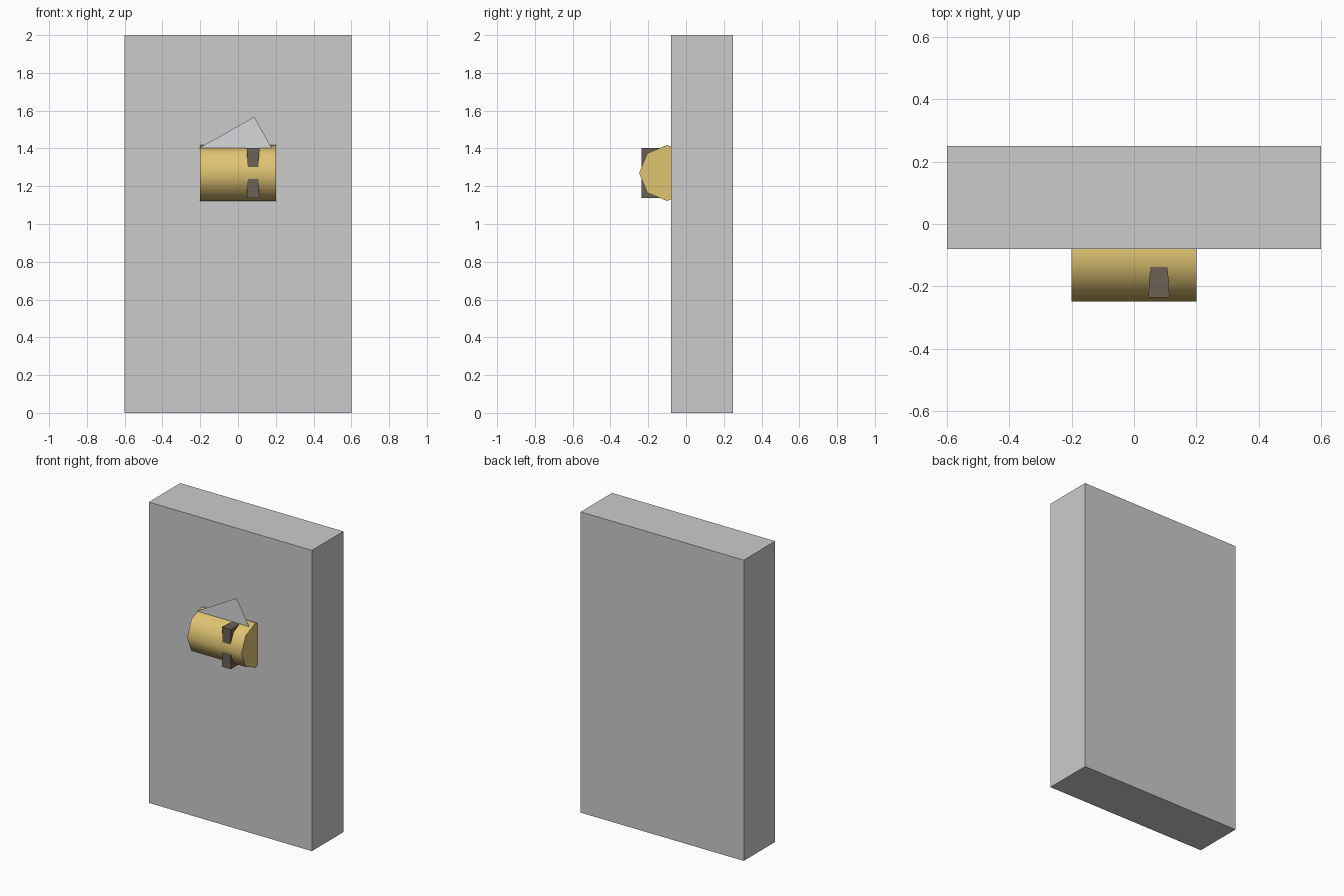
import bpy, bmesh, math
from mathutils import Matrix

if "Cube" in bpy.data.objects:
    bpy.data.objects.remove(bpy.data.objects["Cube"])


def finish(bm, name, color=None):
    bmesh.ops.recalc_face_normals(bm, faces=bm.faces)
    me = bpy.data.meshes.new(name)
    bm.to_mesh(me)
    bm.free()
    ob = bpy.data.objects.new(name, me)
    bpy.context.collection.objects.link(ob)
    if color:
        mat = bpy.data.materials.new(name + "_color")
        mat.diffuse_color = (*color, 1)
        mat.use_nodes = True
        mat.node_tree.nodes["Principled BSDF"].inputs["Base Color"].default_value = mat.diffuse_color
        me.materials.append(mat)
    return ob


# Wall slab
bm = bmesh.new()
bmesh.ops.create_cube(bm, size=1, matrix=Matrix.Translation((0, 0.085, 1))
                      @ Matrix.Diagonal((1.2, 0.33, 2, 1)))
finish(bm, "slab")

# Eight-sided barrel lying along x, half sunk in the slab
bm = bmesh.new()
bmesh.ops.create_cone(bm, cap_ends=True, segments=8, radius1=0.148, radius2=0.148,
                      depth=0.4, matrix=Matrix.Translation((0, -0.1, 1.27))
                      @ Matrix.Rotation(math.pi / 2, 4, 'Y'))
barrel = finish(bm, "barrel", (0.74, 0.55, 0.17))
bpy.context.view_layer.objects.active = barrel
barrel.select_set(True)
bpy.ops.object.shade_smooth_by_angle(angle=math.radians(50))

# Square strap around the barrel, slightly pinched between its corners
bm = bmesh.new()
ring = [(-1, -1), (0, -1), (1, -1), (1, 0), (1, 1), (0, 1), (-1, 1), (-1, 0)]
sides = []
for s in (-1, 1):
    sides.append([bm.verts.new((0.08 + s * (0.034 if a and b else 0.026),
                                -0.103 + a * 0.132, 1.27 + b * 0.132))
                  for a, b in ring])
    hub = bm.verts.new((0.08 + s * 0.024, -0.103, 1.27))
    for i in range(8):
        bm.faces.new((sides[-1][i], sides[-1][(i + 1) % 8], hub))
for i in range(8):
    j = (i + 1) % 8
    bm.faces.new((sides[0][i], sides[0][j], sides[1][j], sides[1][i]))
finish(bm, "strap", (0.15, 0.12, 0.09))

# Flat triangular sheet standing on the barrel
bm = bmesh.new()
bm.faces.new([bm.verts.new((x, -0.138, z)) for x, z in
              ((-0.21, 1.4), (0.18, 1.4), (0.086, 1.567))])
finish(bm, "sheet", (0.66, 0.68, 0.7))
